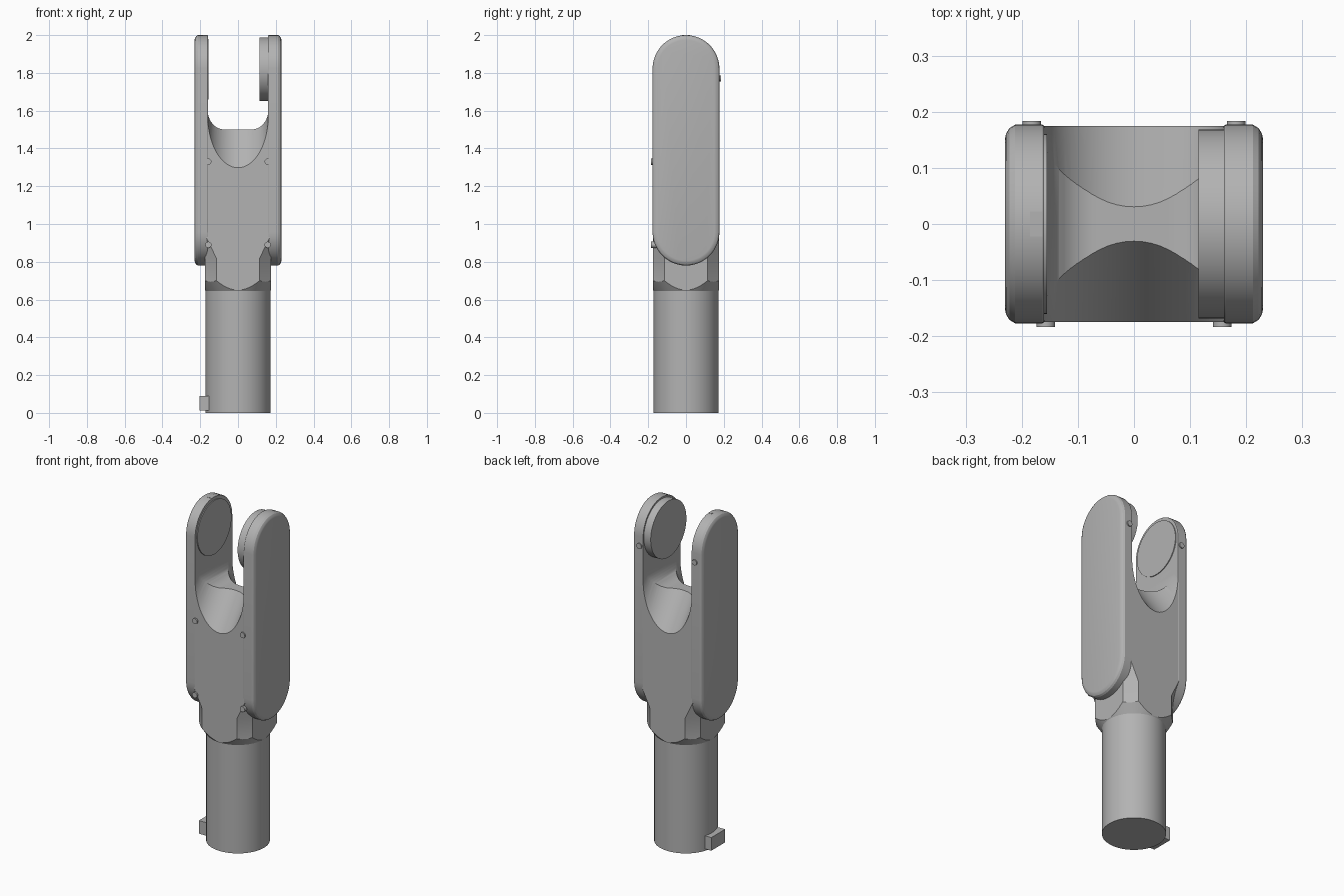
import bpy, bmesh, math
from mathutils import Matrix, Vector

cube = bpy.data.objects.get("Cube")
if cube:
    bpy.data.objects.remove(cube)

grey = bpy.data.materials.new("plain grey")
grey.use_nodes = True
GREY = (0.45, 0.45, 0.45, 1)
grey.diffuse_color = GREY
grey.node_tree.nodes["Principled BSDF"].inputs["Base Color"].default_value = GREY

HALF = 0.177      # half depth of the fork
GAP = 0.16        # inner face of each arm


def finish(name, bm):
    bmesh.ops.recalc_face_normals(bm, faces=bm.faces)
    mesh = bpy.data.meshes.new(name)
    bm.to_mesh(mesh)
    bm.free()
    mesh.materials.append(grey)
    obj = bpy.data.objects.new(name, mesh)
    bpy.context.collection.objects.link(obj)
    return obj


def activate(obj):
    bpy.ops.object.select_all(action="DESELECT")
    obj.select_set(True)
    bpy.context.view_layer.objects.active = obj


def smooth(obj, angle=30):
    activate(obj)
    bpy.ops.object.shade_smooth_by_angle(angle=math.radians(angle))


def loft(name, rings):
    bm = bmesh.new()
    loops = [[bm.verts.new(p) for p in ring] for ring in rings]
    n = len(loops[0])
    for a, b in zip(loops, loops[1:]):
        for i in range(n):
            j = (i + 1) % n
            bm.faces.new((a[i], a[j], b[j], b[i]))
    bm.faces.new(loops[0][::-1])
    bm.faces.new(loops[-1])
    return finish(name, bm)


def rod(name, start, end, radius, radius_end=None, segments=48):
    start, end = Vector(start), Vector(end)
    axis = end - start
    turn = axis.to_track_quat("Z", "Y").to_matrix().to_4x4()
    bm = bmesh.new()
    bmesh.ops.create_cone(bm, cap_ends=True, segments=segments, radius1=radius,
                          radius2=radius if radius_end is None else radius_end,
                          depth=axis.length,
                          matrix=Matrix.Translation((start + end) / 2) @ turn)
    return finish(name, bm)


def box(name, low, high):
    x, y, z = low
    X, Y, Z = high
    return loft(name, [[(x, y, h), (X, y, h), (X, Y, h), (x, Y, h)] for h in (z, Z)])


def boolean(target, cutter, operation):
    activate(target)
    mod = target.modifiers.new("cut", "BOOLEAN")
    mod.operation, mod.solver, mod.object = operation, "EXACT", cutter
    bpy.ops.object.modifier_apply(modifier=mod.name)
    bpy.data.objects.remove(cutter)


def stadium(x, inset, steps=24):
    # round-ended outline of an arm in the side plane
    r = HALF - inset
    ring = []
    for centre, first in ((2 - HALF, 0), (0.78 + HALF, math.pi)):
        for i in range(steps + 1):
            a = first + math.pi * i / steps
            ring.append((x, r * math.cos(a), centre + r * math.sin(a)))
    return ring


def chamfered_square(z, c, h=0.175):
    corners = []
    for sx, sy in ((1, 1), (-1, 1), (-1, -1), (1, -1)):
        pair = [(sx * h, sy * (h - c), z), (sx * (h - c), sy * h, z)]
        corners += pair if sx * sy > 0 else pair[::-1]
    return corners


# Central body: square block with tapering corner chamfers
body = loft("fork_body", [chamfered_square(z, c) for z, c in
                          ((0.62, 0.06), (0.82, 0.06), (0.94, 0.002), (1.64, 0.002))])

# Conical underside
boolean(body, rod("cone_tool", (0, 0, 0.6), (0, 0, 2.1), 0.141, 1.161, 96), "INTERSECT")

# Rounded floor between the arms
floor = []
for side in (1, -1):
    arc = [(side * (0.07 + 0.09 * math.sin(t)), 1.6 - 0.1 * math.cos(t))
           for t in [math.pi / 2 * i / 10 for i in range(11)]]
    floor += [(side * GAP, 1.8)] + arc[::-1] if side > 0 else arc + [(side * GAP, 1.8)]
boolean(body, loft("floor_tool", [[(x, y, z) for x, z in floor] for y in (-0.3, 0.3)]),
        "DIFFERENCE")

# Sloping round scoops at front and back
for s in (-1, 1):
    boolean(body, rod("scoop_tool", (0, s * 0.325, 1.364), (0, -s * 0.125, 1.994), 0.1605,
                      segments=64), "DIFFERENCE")
smooth(body)

# Arms with rounded outer rims
for name, s in (("left_arm", 1), ("right_arm", -1)):
    arm = loft(name, [stadium(s * x, inset) for x, inset in
                      ((GAP, 0.002), (GAP + 0.003, 0), (0.212, 0), (0.222, 0.006),
                       (0.228, 0.016), (0.23, 0.026))])
    smooth(arm, 25)

# Contact pads on the inner faces
smooth(rod("left_pad", (GAP + 0.002, 0, 1.82), (0.115, 0, 1.82), 0.168, segments=64))
smooth(rod("right_pad", (-GAP - 0.002, 0, 1.82), (-0.155, 0, 1.82), 0.16, segments=64))

# Shaft and its side tab
smooth(rod("shaft", (0, 0, 0), (0, 0, 0.72), 0.172))
box("shaft_tab", (-0.205, -0.075, 0.012), (-0.14, 0.055, 0.09))

# Small mark on top of one arm
box("top_mark", (-0.185, -0.022, 1.97), (-0.163, 0.022, 2.0))

# Pins on front and back
for side, s in (("left", 1), ("right", -1)):
    for name, x, z, f in (("lower_front", 0.157, 0.89, -1), ("upper_front", 0.157, 1.33, -1),
                          ("back", 0.182, 1.77, 1)):
        smooth(rod(f"{side}_{name}_pin", (s * x, f * 0.15, z), (s * x, f * 0.184, z),
                   0.0165, segments=16))
